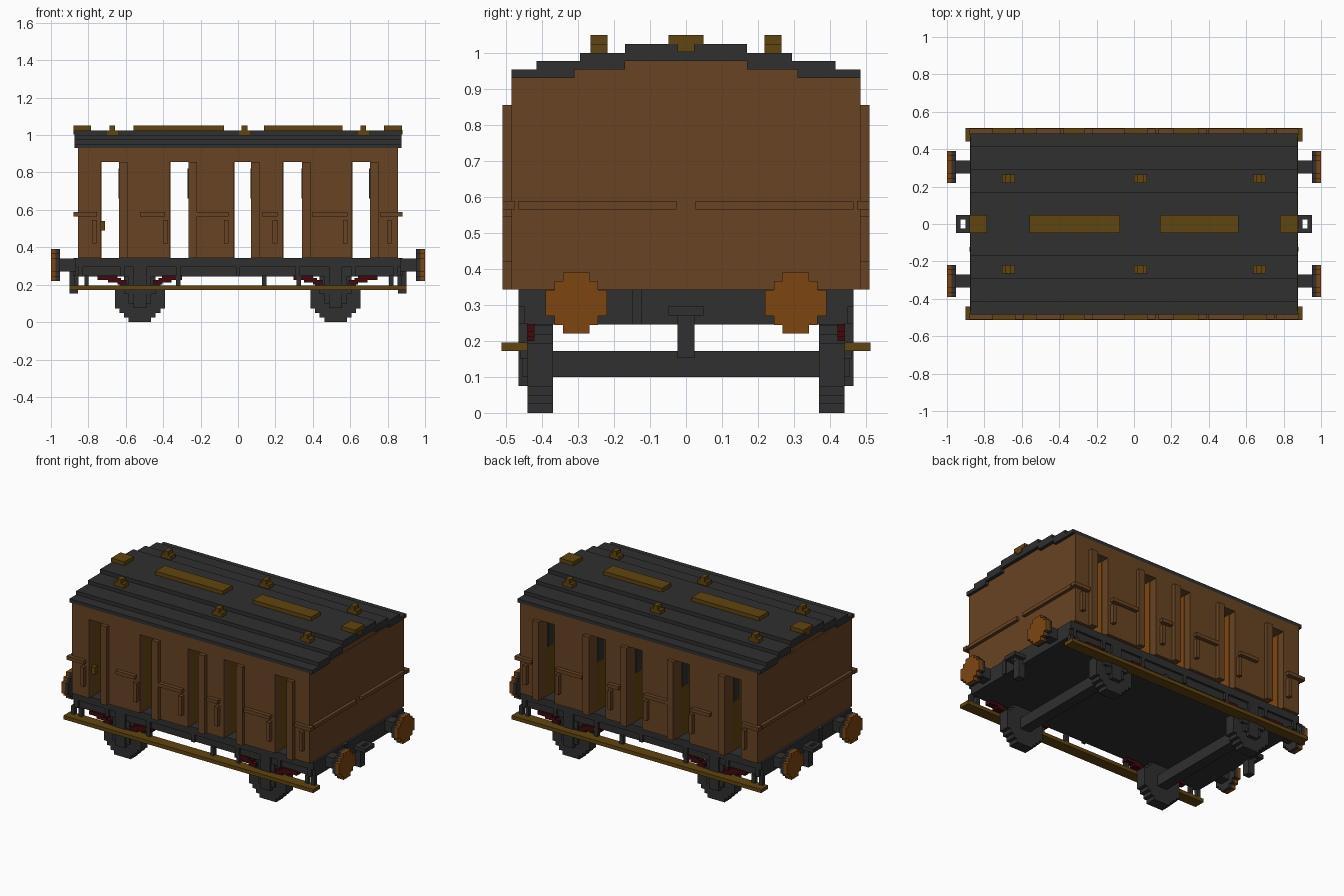
import bpy, bmesh, math

cube = bpy.data.objects.get("Cube")
if cube:
    bpy.data.objects.remove(cube, do_unlink=True)

U = 0.0243  # block unit


def material(name, rgb):
    m = bpy.data.materials.new(name)
    m.use_nodes = True
    col = (*rgb, 1.0)
    m.diffuse_color = col
    bsdf = next(n for n in m.node_tree.nodes if n.type == 'BSDF_PRINCIPLED')
    bsdf.inputs["Base Color"].default_value = col
    bsdf.inputs["Roughness"].default_value = 0.9
    return m


BROWN = material("wood brown", (0.135, 0.056, 0.016))
GREY = material("dark grey", (0.029, 0.029, 0.029))
BRASS = material("dull brass", (0.118, 0.058, 0.005))
ORANGE = material("orange brown", (0.205, 0.06, 0.005))
RED = material("dark red", (0.05, 0.003, 0.004))


def build(name, mat, boxes):
    """One object from boxes given as (x0, x1, y0, y1, z0, z1)."""
    bm = bmesh.new()
    for x0, x1, y0, y1, z0, z1 in boxes:
        verts = bmesh.ops.create_cube(bm, size=1)["verts"]
        for v in verts:
            v.co.x = x1 if v.co.x > 0 else x0
            v.co.y = y1 if v.co.y > 0 else y0
            v.co.z = z1 if v.co.z > 0 else z0
    me = bpy.data.meshes.new(name)
    bm.to_mesh(me)
    bm.free()
    me.materials.append(mat)
    ob = bpy.data.objects.new(name, me)
    bpy.context.collection.objects.link(ob)
    return ob


def flip_x(boxes):
    return boxes + [(-b[1], -b[0], *b[2:]) for b in boxes]


def flip_y(boxes):
    return boxes + [(b[0], b[1], -b[3], -b[2], b[4], b[5]) for b in boxes]


def disc_rows(rows):
    """Half width and height range of each row of a stepped disc."""
    half = rows // 2
    for k in range(-half, half + 1):
        w = int(math.sqrt((rows / 2) ** 2 - k * k)) + 0.5
        yield w * U, (k - 0.5) * U, (k + 0.5) * U


# Body panels between the door openings, with inner lining
FLOOR, LINTEL, EAVE, SIDE = 0.343, 0.855, 0.93, 0.485
panels = [(-0.855, -0.735), (-0.635, -0.365), (-0.265, -0.022),
          (0.07, 0.24), (0.343, 0.607), (0.705, 0.852)]
skin = flip_y([(a, b, SIDE - 0.05, SIDE, FLOOR, LINTEL) for a, b in panels])
build("side_panels", BROWN, skin)
build("compartment_lining", BRASS,
      [(a, b, -0.435, 0.435, FLOOR, LINTEL) for a, b in panels])
build("lining_boards", ORANGE,
      [(b, b + 0.004, 0, 0.434, FLOOR, LINTEL) for a, b in panels[:-1]])
build("inner_panes", GREY,
      [(a - 0.004, a, 0.36, 0.42, 0.66, 0.82) for a, b in panels[1:]])
build("door_handle", BRASS, [(-0.735, -0.71, -0.46, -0.43, 0.49, 0.54)])

# Upper wall and end walls, stepped under the roof
build("upper_wall", BROWN, [(-0.855, 0.852, -SIDE, SIDE, LINTEL, EAVE),
                            (-0.855, 0.852, -0.32, 0.32, EAVE, 0.953),
                            (-0.855, 0.852, -0.17, 0.17, 0.953, 0.977)])
build("end_walls", BROWN,
      flip_x([(0.835, 0.856, -SIDE, SIDE, FLOOR, EAVE)]))
build("end_rails", BROWN,
      flip_x(flip_y([(0.85, 0.877, 0.027, 0.465, 0.565, 0.588)])))

# Raised door posts, waist rails and grab handles on both sides
build("door_posts", BROWN,
      flip_y([(a, a + 0.045, SIDE, 0.51, FLOOR, LINTEL) for a, b in panels[1:]]))
rails = [(-0.88, -0.755), (-0.525, -0.39), (-0.235, -0.05),
         (0.13, 0.21), (0.395, 0.585), (0.76, 0.88)]
build("waist_rails", BROWN,
      flip_y([(a, b, SIDE - 0.01, 0.51, 0.565, 0.588) for a, b in rails]))
ends = [-0.755, -0.375, -0.05, 0.21, 0.585, 0.82]
build("grab_handles", BROWN,
      flip_y([(e - U, e, SIDE, 0.51, 0.42, 0.545) for e in ends]))

# Stepped roof
L = 0.875
build("roof", GREY, flip_y([(-L, L, 0.31, SIDE, EAVE, 0.953),
                            (-L, L, 0.17, 0.415, 0.953, 0.977)])
      + [(-L, L, -0.295, 0.295, 0.977, 1.0),
         (-L, L, -0.17, 0.17, 1.0, 1.025)])
ridge = [(-0.88, -0.785), (-0.56, -0.075), (0.14, 0.56), (0.78, 0.877)]
build("roof_boards", BRASS,
      [(a, b, -0.048, 0.048, 1.025, 1.05) for a, b in ridge])
build("roof_end_lamps", BRASS,
      flip_x([(0.86, 0.88, -0.024, 0.024, 1.002, 1.026)]))
build("roof_vents", BRASS, flip_y(
    [(x - w, x + w, 0.218, 0.265, z, z + 0.025)
     for x in (-0.672, 0.035, 0.67) for w, z in ((0.035, 1.0), (0.015, 1.025))]))

# Underframe
build("underframe", GREY, [(-0.87, 0.87, -0.44, 0.44, 0.245, FLOOR)])
build("sole_bars", GREY, flip_y(
    [(-0.87, 0.87, 0.43, 0.465, 0.295, FLOOR),
     (-0.87, 0.87, 0.43, 0.45, 0.245, 0.3)]
    + [(x - 0.012, x + 0.012, 0.44, 0.465, 0.245, 0.3)
       for x in (-0.84, -0.62, -0.32, 0.0, 0.32, 0.62, 0.84)]))

# Footboards on hangers
build("footboards", BRASS, flip_y([(-0.9, 0.9, 0.44, 0.512, 0.172, 0.196)]))
build("footboard_hangers", GREY, flip_y(
    [(x - 0.012, x + 0.012, 0.44, 0.465, 0.19, 0.25)
     for x in (-0.865, -0.81, -0.32, 0.14, 0.325, 0.82, 0.865)]))

# Wheels, axles, axle boxes and springs
wheel_z = 5.5 * U
wheels, axles, boxes, springs = [], [], [], []
for x in (-0.525, 0.522):
    wheels += [(x - w, x + w, 0.37, 0.44, wheel_z + a, wheel_z + b)
               for w, a, b in disc_rows(11)]
    axles.append((x - 0.035, x + 0.035, -0.38, 0.38, 0.1, 0.172))
    boxes += [(x - 0.06, x + 0.06, 0.43, 0.455, 0.1, 0.25),
              (x - 0.035, x + 0.035, 0.43, 0.465, 0.075, 0.3),
              (x - 0.085, x + 0.085, 0.43, 0.46, 0.15, 0.2)]
    for s in (-1, 1):
        for near, far, z in ((0.07, 0.12, 0.2), (0.1, 0.17, 0.212), (0.12, 0.225, 0.225)):
            xs = sorted((x + s * near, x + s * far))
            springs.append((*xs, 0.42, 0.462, z, z + U))
build("wheels", GREY, flip_y(wheels))
build("axles", GREY, axles)
build("axle_boxes", GREY, flip_y(boxes))
build("springs", RED, flip_y(springs))

# Buffers at both ends
bc = 0.305
heads = [(0.953, 1.0, bc - w, bc + w, bc + a, bc + b) for w, a, b in disc_rows(7)]
build("buffer_heads", ORANGE,
      flip_x(flip_y([(0.975, *h[1:]) for h in heads])))
build("buffer_backs", GREY,
      flip_x(flip_y([(h[0], 0.976, *h[2:]) for h in heads])))
build("buffer_shafts", GREY,
      flip_x(flip_y([(0.86, 0.96, bc - 0.035, bc + 0.035, 0.27, 0.34)])))

# Couplings: open hook plate with a hanging link
build("couplings", GREY, flip_x([
    (0.86, 0.902, -0.048, 0.048, 0.27, 0.295),
    (0.927, 0.951, -0.048, 0.048, 0.27, 0.295),
    (0.902, 0.927, -0.048, -0.024, 0.27, 0.295),
    (0.902, 0.927, 0.024, 0.048, 0.27, 0.295),
    (0.855, 0.9, -0.024, 0.024, 0.152, 0.27)]))
build("brake_pipes", GREY, flip_x([(0.86, 0.88, -0.148, -0.124, 0.245, FLOOR)]))
